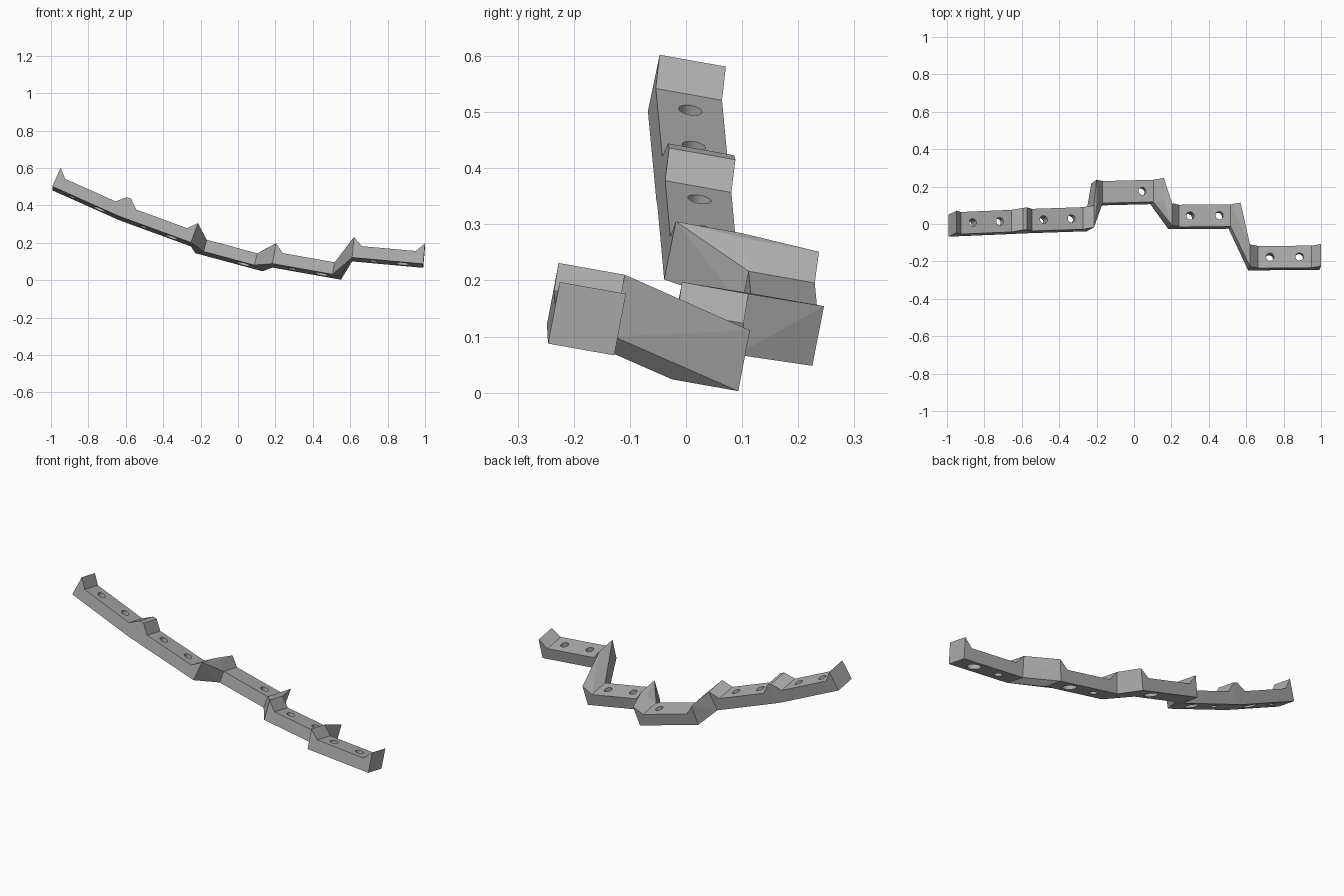
import bpy, bmesh
from mathutils import Vector

if "Cube" in bpy.data.objects:
    bpy.data.objects.remove(bpy.data.objects["Cube"])

# Single grey plastic
GREY = (0.42, 0.42, 0.42, 1)
mat = bpy.data.materials.new("grey_plastic")
mat.use_nodes = True
mat.diffuse_color = GREY
mat.node_tree.nodes["Principled BSDF"].inputs["Base Color"].default_value = GREY

ACROSS = Vector((0, 0.118, -0.021))   # front to back across the strip
HEIGHT, LIP = 0.112, 0.046            # full end height, lip size
HOLE, BORE, BORE_DEPTH = 0.021, 0.036, 0.03


def make_object(name, bm):
    bmesh.ops.recalc_face_normals(bm, faces=bm.faces)
    mesh = bpy.data.meshes.new(name)
    bm.to_mesh(mesh)
    bm.free()
    mesh.materials.append(mat)
    obj = bpy.data.objects.new(name, mesh)
    bpy.context.collection.objects.link(obj)
    return obj


def activate(obj):
    bpy.ops.object.select_all(action="DESELECT")
    obj.select_set(True)
    bpy.context.view_layer.objects.active = obj


def drill(obj, bottom, axis, radius, length):
    """Cut a round hole that starts at bottom and runs along axis."""
    bpy.ops.mesh.primitive_cylinder_add(
        vertices=32, radius=radius, depth=length, location=bottom + axis * length / 2,
        rotation=axis.to_track_quat("Z", "Y").to_euler())
    cutter = bpy.context.object
    cutter.hide_render = True
    mod = obj.modifiers.new("hole", "BOOLEAN")
    mod.operation, mod.solver, mod.object = "DIFFERENCE", "EXACT", cutter
    activate(obj)
    bpy.ops.object.modifier_apply(modifier=mod.name)
    bpy.data.objects.remove(cutter)


class Segment:
    """A flat bar with a raised, sloping lip at each end."""

    def __init__(self, start, end):
        start, end = Vector(start), Vector(end)
        along = (end - start).normalized()
        self.up = Vector((-along.z, 0.19, along.x)).normalized()
        drop = self.up * HEIGHT
        self.ends = {}
        for side, top, inward in (("left", start, along), ("right", end, -along)):
            inner = top + inward * LIP - self.up * LIP
            low = top - drop
            self.ends[side] = (low, top, inner, low + inward * LIP)
        self.middle = (start + end) / 2 - drop + ACROSS / 2
        self.along = along

    def build(self, name, holes):
        left, right = self.ends["left"], self.ends["right"]
        outline = [left[0], left[1], left[2], right[2], right[1], right[0]]
        bm = bmesh.new()
        face = bm.faces.new([bm.verts.new(p) for p in outline])
        moved = bmesh.ops.extrude_face_region(bm, geom=[face])["geom"]
        bmesh.ops.translate(bm, vec=ACROSS,
                            verts=[v for v in moved if isinstance(v, bmesh.types.BMVert)])
        obj = make_object(name, bm)
        # Screw holes; the right one is counterbored from below
        for side in holes:
            spot = self.middle + self.along * 0.079 * side - self.up * 0.05
            drill(obj, spot, self.up, HOLE, 0.25)
            if side > 0:
                drill(obj, spot, self.up, BORE, 0.05 + BORE_DEPTH)
        activate(obj)
        bpy.ops.object.shade_smooth_by_angle()


def bridge(name, points):
    """Solid block wrapped round two neighbouring segment ends."""
    bm = bmesh.new()
    for p in points:
        bm.verts.new(p)
        bm.verts.new(p + ACROSS)
    result = bmesh.ops.convex_hull(bm, input=bm.verts)
    loose = {v for v in result["geom_interior"] if isinstance(v, bmesh.types.BMVert)}
    bmesh.ops.delete(bm, geom=list(loose), context="VERTS")
    make_object(name, bm)


# Bars, given by the front top corners of their end lips
bars = [
    ("right_outer_bar", (-0.948, -0.047, 0.602), (-0.594, -0.032, 0.444), (-1, 1)),
    ("right_inner_bar", (-0.572, -0.030, 0.436), (-0.214, -0.018, 0.305), (-1, 1)),
    ("middle_bar", (-0.200, 0.119, 0.272), (0.160, 0.128, 0.175), (1,)),
    ("left_inner_bar", (0.203, -0.007, 0.197), (0.570, -0.004, 0.132), (-1, 1)),
    ("left_outer_bar", (0.620, -0.227, 0.231), (1.000, -0.225, 0.197), (-1, 1)),
]
segments = []
for name, start, end, holes in bars:
    segment = Segment(start, end)
    segment.build(name, holes)
    segments.append(segment)

# Bridges: number of end corners used on each side (2 = end face, 4 = whole lip)
bridges = [("right_bridge", 2, 2), ("middle_right_bridge", 2, 4),
           ("middle_left_bridge", 4, 2), ("left_bridge", 4, 2)]
for i, (name, count_a, count_b) in enumerate(bridges):
    bridge(name, segments[i].ends["right"][:count_a] + segments[i + 1].ends["left"][:count_b])
